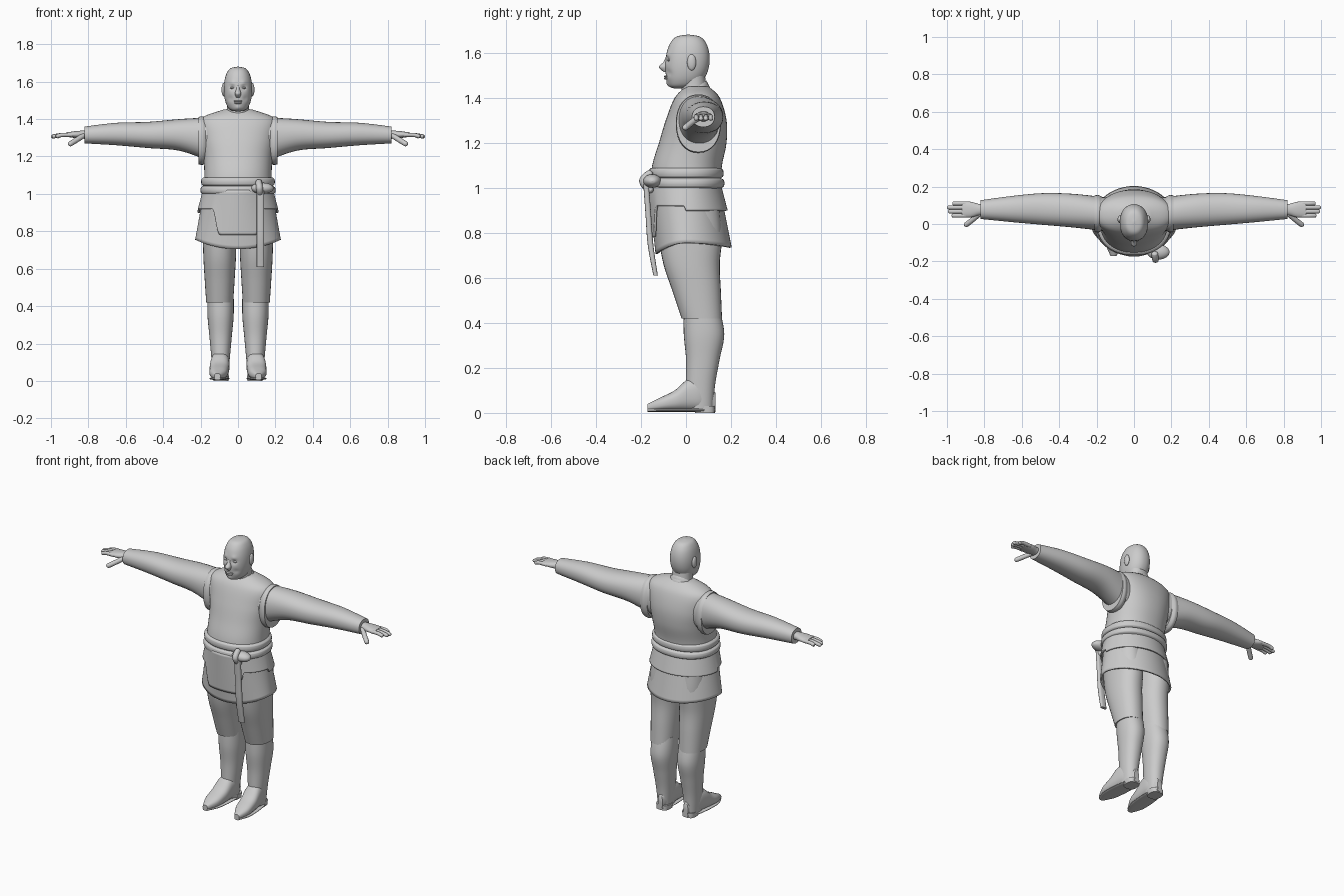
import bpy, bmesh, math
from mathutils import Vector as V

if "Cube" in bpy.data.objects:
    bpy.data.objects.remove(bpy.data.objects["Cube"])

GREY = (0.6, 0.6, 0.6, 1)
clay = bpy.data.materials.new("light grey")
clay.use_nodes = True
clay.diffuse_color = GREY
clay.node_tree.nodes["Principled BSDF"].inputs["Base Color"].default_value = GREY


def skin(name, rows, caps=True):
    """Bridge rows of points into one smooth surface."""
    bm = bmesh.new()
    loops = [[bm.verts.new(point) for point in row] for row in rows]
    count = len(rows[0])
    for upper, lower in zip(loops, loops[1:]):
        for i in range(count):
            j = (i + 1) % count
            bm.faces.new((upper[i], upper[j], lower[j], lower[i]))
    if caps:
        bm.faces.new(loops[0])
        bm.faces.new(loops[-1])
    bmesh.ops.recalc_face_normals(bm, faces=bm.faces)
    mesh = bpy.data.meshes.new(name)
    bm.to_mesh(mesh)
    bm.free()
    mesh.materials.append(clay)
    obj = bpy.data.objects.new(name, mesh)
    bpy.context.collection.objects.link(obj)
    bpy.ops.object.select_all(action="DESELECT")
    obj.select_set(True)
    bpy.context.view_layer.objects.active = obj
    bpy.ops.object.shade_smooth_by_angle(angle=math.radians(45))
    return obj


def mix(a, b, t):
    return a + (b - a) * t


def smooth_path(keys, steps=6):
    """Run a spline through a list of vectors."""
    path = []
    last = len(keys) - 1
    for i in range(last):
        before, here, after, beyond = (keys[max(0, min(last, i + k))] for k in (-1, 0, 1, 2))
        leave, arrive = (after - before) / 2, (beyond - here) / 2
        for s in range(steps):
            t = s / steps
            ease = t * t * (3 - 2 * t)
            path.append(mix(here, after, ease) + leave * t * (1 - t) ** 2
                        - arrive * t * t * (1 - t))
    return path + [keys[last]]


def loft(name, rings, sides=32, power=2.2, side=1):
    """Rings are (centre, first radius, second radius) vectors."""
    bend = lambda w: math.copysign(abs(w) ** (2 / power), w)
    turns = [math.tau * i / sides for i in range(sides)]
    rows = []
    for centre, u, v in zip(*(smooth_path(track) for track in zip(*rings))):
        points = [centre + u * bend(math.cos(a)) + v * bend(math.sin(a)) for a in turns]
        rows.append([(p.x * side, p.y, p.z) for p in points])
    return skin(name, rows)


def stations(start, end, *tracks):
    """Evenly spaced positions, each with its value from every track."""
    count = max(len(track) for track in tracks if isinstance(track, tuple))
    spread = [track if isinstance(track, tuple) else (track,) * count for track in tracks]
    places = [mix(start, end, i / (count - 1)) for i in range(count)]
    return zip(places, *spread)


def upright(top, bottom, x, widths, fronts, backs):
    return [(V((x, (f + b) / 2, z)), V((w, 0, 0)), V((0, (b - f) / 2, 0)))
            for z, w, f, b in stations(top, bottom, widths, fronts, backs)]


def sideways(inner, outer, depths, heights, ys, zs):
    return [(V((x, y, z)), V((0, d, 0)), V((0, 0, h)))
            for x, d, h, y, z in stations(inner, outer, depths, heights, ys, zs)]


def blob(name, centre, size, side=1):
    """Ellipsoid lofted along its width."""
    rings = []
    for i in range(9):
        angle = math.pi * i / 8
        r = max(math.sin(angle), .02)
        rings.append((V(centre) + V((size[0] * math.cos(angle), 0, 0)),
                      V((0, size[1] * r, 0)), V((0, 0, size[2] * r))))
    loft(name, rings, sides=20, power=2, side=side)


def tube(name, points, radius, side=1):
    """Round-ended tube along a smooth path."""
    path = smooth_path([V(p) for p in points])
    last = len(path) - 1
    rings = []
    for i, p in enumerate(path):
        along = path[min(i + 1, last)] - path[max(i - 1, 0)]
        u = along.cross(V((0, 1, 0))).normalized()
        v = along.cross(u).normalized()
        r = radius * max(.1, 1 - (2 * i / last - 1) ** 8) ** .5
        rings.append((p, u * r, v * r))
    loft(name, rings, sides=12, power=2, side=side)


# Head: rounded skull whose lower part slides forward into the jaw
CROWN, CHIN = 1.68, 1.44
rings = []
for i in range(9):
    t = i / 8
    swell = max(math.sin(math.pi * t), .01) ** .65
    z = mix(CHIN, CROWN, (1 + math.cos(math.pi * t)) / 2)
    rings.append((V((0, .01 - .05 * t ** 4, z)), V((.076 * swell, 0, 0)),
                  V((0, .098 * swell, 0))))
head = loft("head", rings, sides=80)

# Soft pushes for eye sockets, brows, cheeks and chin
for x, z, push in ((.03, 1.57, .01), (.03, 1.59, -.005), (.04, 1.51, .005), (0, 1.46, -.006)):
    for vert in head.data.vertices:
        if vert.co.y < 0:
            away = math.hypot(abs(vert.co.x) - x, vert.co.z - z)
            vert.co.y += push * math.exp(-(away / .014) ** 2)
loft("nose", upright(1.58, 1.515, 0, (.007, .01, .017, .01), (-.09, -.1, -.12, -.1), -.07))
blob("upper_lip", (0, -.086, 1.495), (.025, .012, .005))
blob("lower_lip", (0, -.086, 1.486), (.02, .012, .006))
loft("neck", upright(1.54, 1.36, 0, (.06, .06, .07), -.02, (.08, .09, .1)))

# Tunic: sloping shoulders over a broad trunk
shoulders = upright(1.45, 1.4, 0, (.08, .2), (0, -.05), (.1, .15))
trunk = upright(1.4, 1, 0, (.2, .2, .185, .18, .185), (-.05, -.09, -.12, -.15, -.16),
                (.15, .18, .18, .16, .15))
loft("tunic", shoulders[:1] + trunk, sides=48)

# Collar: two tilted bands around the neck
for name, z, width in (("collar_base", 1.4, .09), ("collar_band", 1.415, .082)):
    rings = []
    for i in range(5):
        w = width - .012 * (i / 4) ** 2
        rings.append((V((0, .03, z + .008 * (i - 2))), V((w, 0, 0)), V((0, w - .01, .045))))
    loft(name, rings, power=2)


# Layered skirt: each layer flares from the belt down to its own hem
def skirt(name, grow, hem, sides=128, steps=16):
    top = 1.02
    rows = []
    for s in range(steps + 1):
        row = []
        for i in range(sides):
            angle = math.tau * i / sides
            across, front = math.cos(angle), -math.sin(angle)
            z = mix(top, hem(across / 5, front), s / steps)
            drop = 1 - z
            extra = grow * (1 + s / steps) / 2
            reach = .165 - drop / 10 if front > 0 else .15 + drop / 5
            row.append((across * (.185 + drop * .18 + extra), -front * (reach + extra), z))
        rows.append(row)
    cloth = skin(name, rows, caps=False).modifiers.new("cloth thickness", "SOLIDIFY")
    cloth.thickness, cloth.offset = .01, -1


def plain_hem(across, front):
    return .755 - front ** 2 * (.05 if front > 0 else .02)


def apron_hem(across, front):
    if front <= 0:
        return .9
    t = max(0, min(1, (.13 - abs(across)) / .05))
    return .92 - .14 * t * t * (3 - 2 * t)


skirt("lower_skirt", 0, plain_hem)
skirt("upper_skirt", .015, apron_hem)

# Belt: two rounded wraps, a knot and a hanging end
for name, z, puff in (("belt_upper", 1.065, .012), ("belt_lower", 1.02, .016)):
    rings = []
    for i in range(7):
        h = i / 3 - 1
        swell = puff * (1 - h * h) ** .5
        rings.append((V((0, 0, z + .023 * h)), V((.185 + swell, 0, 0)),
                      V((0, .155 + swell, 0))))
    loft(name, rings, sides=48)
blob("belt_knot", (.13, -.15, 1.03), (.06, .04, .03))
tube("knot_loop", [(.11, -.15, 1.07), (.115, -.19, 1.03), (.12, -.15, .98)], .018)
loft("sash_end", upright(1.02, .61, .12, .02, (-.19, -.18, -.17, -.145),
                         (-.165, -.155, -.145, -.125)), sides=20, power=3)

# Paired parts, built once per side
for label, side in (("left_", 1), ("right_", -1)):
    blob(label + "ear", (.076, .025, 1.557), (.012, .02, .036), side)
    blob(label + "eye", (.03, -.073, 1.567), (.013, .01, .006), side)

    # Arm: armhole edge, tapering sleeve, hand
    loft(label + "armhole", sideways(.17, .212, (.09, .1, .097), (.12, .13, .126), .055, 1.285),
         side=side)
    loft(label + "sleeve", sideways(.14, .82, (.09, .09, .085, .07, .05),
                                    (.12, .085, .07, .06, .045), (.05, .07, .08, .08, .077),
                                    (1.29, 1.315, 1.315, 1.32, 1.315)), side=side)
    loft(label + "palm", sideways(.78, .92, (.03, .03, .042, .04), (.025, .022, .018, .011),
                                  .077, 1.317), side=side)
    for i, tip in enumerate((.975, .995, 1, .97)):
        y = mix(.045, .11, i / 3)
        tube(label + "finger_" + str(i + 1),
             [(.88, y, 1.315), (.94, y, 1.315), (tip, y, 1.305)], .011, side)
    tube(label + "thumb", [(.82, .06, 1.315), (.86, .025, 1.29), (.905, -.01, 1.262)], .014, side)

    # Leg: trouser gathered over a tall boot
    loft(label + "trouser", upright(.9, .42, .098, (.09, .09, .087, .08, .072),
                                    (-.12, -.12, -.1, -.06, -.02),
                                    (.15, .16, .15, .155, .16)), side=side)
    loft(label + "boot", upright(.46, .02, .093, (.07, .07, .06, .05, .04),
                                 (-.01, -.01, 0, 0, 0), (.15, .17, .15, .13, .12)), side=side)

    # Foot and sole share a rounded outline, turned slightly outward
    for part, base, tops in (("foot", .01, (.09, .15, .15, .1, .07, .04)),
                             ("sole", .005, .02)):
        rings = []
        for i in range(6):
            t = i / 5
            top = tops[i] if part == "foot" else tops
            width = .052 * max(math.sin(math.pi * t), .02) ** .3
            rings.append((V((mix(.088, .11, t), mix(.13, -.17, t), (base + top) / 2)),
                          V((width, 0, 0)), V((0, 0, (top - base) / 2))))
        loft(label + part, rings, power=2.5, side=side)
    loft(label + "heel", upright(.03, 0, .09, (.042, .04), .04, .128), power=3, side=side)
